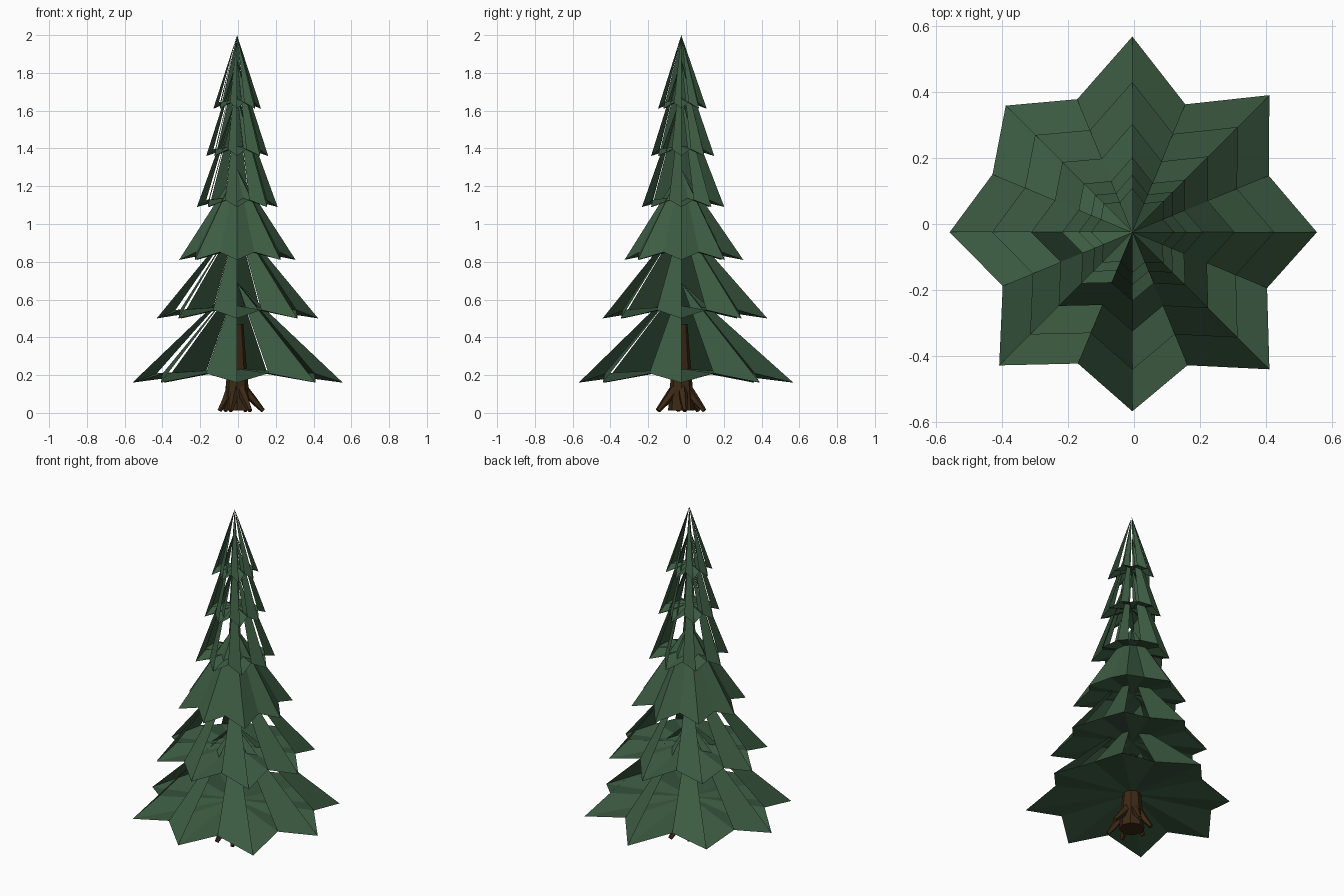
import bpy, bmesh, math
from mathutils import Vector

cube = bpy.data.objects.get("Cube")
if cube:
    bpy.data.objects.remove(cube, do_unlink=True)

CENTRE = Vector((-0.005, -0.025, 0))


def material(name, rgb):
    m = bpy.data.materials.new(name)
    m.use_nodes = True
    m.diffuse_color = (*rgb, 1)
    m.node_tree.nodes["Principled BSDF"].inputs["Base Color"].default_value = (*rgb, 1)
    return m


green = material("needle green", (0.046, 0.107, 0.055))
brown = material("bark brown", (0.045, 0.022, 0.007))


def make_object(name, bm, mat):
    mesh = bpy.data.meshes.new(name)
    bm.to_mesh(mesh)
    bm.free()
    mesh.materials.append(mat)
    obj = bpy.data.objects.new(name, mesh)
    bpy.context.collection.objects.link(obj)
    return obj


# Slightly uneven star: eight tips, and the notch after each one
TIPS = [1.0, 1.05, 1.06, 0.97, 0.99, 1.02, 0.97, 1.05]
NOTCHES = [0.80, 0.75, 0.78, 0.82, 0.76, 0.77, 0.78, 0.79]


def foliage_tier(name, radius, z, apex_z, closed):
    """Star-shaped skirt: folded branch panels over a shallow star floor."""
    bm = bmesh.new()
    lift = 0.03 + 0.035 * radius
    rim = []
    for i in range(16):
        a = math.tau * i / 16
        r = radius * (NOTCHES if i % 2 else TIPS)[i // 2]
        height = z + (lift if i % 2 else 0)
        rim.append(bm.verts.new(CENTRE + Vector((r * math.cos(a), r * math.sin(a), height))))
    apex = bm.verts.new(CENTRE + Vector((0, 0, apex_z)))
    hub = bm.verts.new(CENTRE + Vector((0, 0, z + lift * 1.5)))
    for i in range(16):
        a, b = rim[i], rim[(i + 1) % 16]
        bm.faces.new((b, a, hub))
        # Open tiers carry only one side of every branch
        if closed or i % 2:
            bm.faces.new((a, b, apex))
    return make_object(name, bm, green)


# Radius, rim height, apex height, closed all round
TIERS = [(0.56, 0.16, 0.69, False), (0.43, 0.50, 1.02, False),
         (0.31, 0.81, 1.29, True), (0.215, 1.09, 1.68, False),
         (0.165, 1.36, 1.87, False), (0.127, 1.61, 2.0, False)]
for n, tier in enumerate(TIERS, 1):
    foliage_tier(f"foliage_tier_{n}", *tier)


def tapered_tube(name, sections, sides):
    """Skin rings given as (centre, radius), each square to the path."""
    bm = bmesh.new()
    axis = sections[-1][0] - sections[0][0]
    turn = axis.to_track_quat("Z", "Y")
    rings = []
    for centre, r in sections:
        rings.append([bm.verts.new(centre + turn @ Vector(
            (r * math.cos(math.tau * k / sides), r * math.sin(math.tau * k / sides), 0)))
            for k in range(sides)])
    for low, high in zip(rings, rings[1:]):
        for k in range(sides):
            j = (k + 1) % sides
            bm.faces.new((low[k], low[j], high[j], high[k]))
    bm.faces.new(rings[0][::-1])
    bm.faces.new(rings[-1])
    return make_object(name, bm, brown)


# Trunk
tapered_tube("trunk", [(CENTRE + Vector((0, 0, h)), r) for h, r in
                       ((0.012, 0.07), (0.12, 0.062), (0.25, 0.05), (0.47, 0.033))], 8)

# Roots: direction in degrees and reach
ROOTS = [(8, 0.14), (70, 0.13), (125, 0.11), (190, 0.095), (255, 0.13), (300, 0.14)]
for n, (deg, reach) in enumerate(ROOTS, 1):
    d = Vector((math.cos(math.radians(deg)), math.sin(math.radians(deg)), 0))
    up = Vector((0, 0, 1))
    tapered_tube(f"root_{n}", [(CENTRE + d * 0.035 + up * 0.13, 0.026),
                               (CENTRE + d * reach * 0.65 + up * 0.065, 0.021),
                               (CENTRE + d * reach + up * 0.011, 0.012)], 5)
